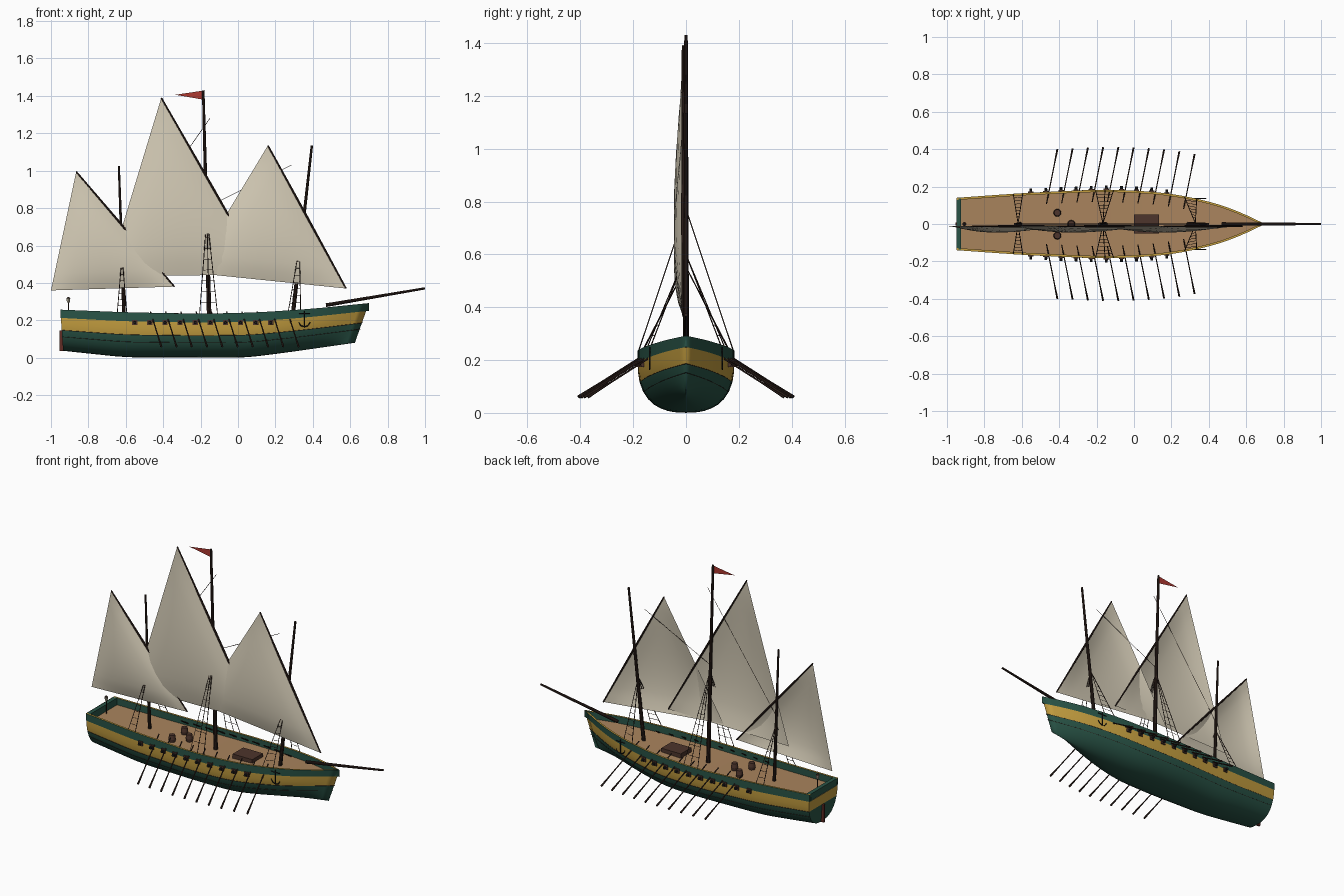
import bpy, bmesh, math
from mathutils import Vector, Matrix

if "Cube" in bpy.data.objects:
    bpy.data.objects.remove(bpy.data.objects["Cube"])

def material(name, rgb):
    m = bpy.data.materials.new(name)
    m.diffuse_color = (*rgb, 1)
    m.use_nodes = True
    m.node_tree.nodes["Principled BSDF"].inputs["Base Color"].default_value = m.diffuse_color
    return m

GREEN = material("hull green", (0.022, 0.088, 0.062))
YELLOW = material("stripe yellow", (0.55, 0.34, 0.05))
DECK = material("deck wood", (0.40, 0.23, 0.11))
DARK = material("dark spar wood", (0.03, 0.016, 0.012))
SAIL = material("sail canvas", (0.66, 0.60, 0.47))
RED = material("pennant red", (0.42, 0.04, 0.03))
BROWN = material("hatch brown", (0.075, 0.035, 0.025))
IRON = material("black iron", (0.012, 0.013, 0.014))
RUDDER = material("rudder red brown", (0.12, 0.025, 0.018))
GLASS = material("lantern glass", (0.6, 0.55, 0.42))

def finish(name, bm, mats, mirror=False, angle=35):
    bmesh.ops.recalc_face_normals(bm, faces=bm.faces)
    me = bpy.data.meshes.new(name)
    bm.to_mesh(me)
    bm.free()
    for m in mats:
        me.materials.append(m)
    me.polygons.foreach_set("use_smooth", [True] * len(me.polygons))
    me.set_sharp_from_angle(angle=math.radians(angle))
    ob = bpy.data.objects.new(name, me)
    bpy.context.collection.objects.link(ob)
    if mirror:
        mod = ob.modifiers.new("mirror", 'MIRROR')
        mod.use_axis = (False, True, False)
        mod.merge_threshold = 0.0002
    return ob

def rod(bm, p, q, r1, r2=None, n=6):
    p, q = Vector(p), Vector(q)
    rot = (q - p).to_track_quat('Z', 'Y').to_matrix().to_4x4()
    bmesh.ops.create_cone(bm, cap_ends=True, segments=n, radius1=r1,
                          radius2=r1 if r2 is None else r2, depth=(q - p).length,
                          matrix=Matrix.Translation((p + q) / 2) @ rot)

def box(bm, c, size):
    bmesh.ops.create_cube(bm, size=1, matrix=Matrix.Translation(c) @ Matrix.Diagonal((*size, 1)))

# Hull lines: half breadth, sheer and keel heights along x
BREADTH = [(-.95, .14), (-.6, .165), (-.2, .184), (0, .18), (.2, .163), (.4, .122), (.55, .073), (.7, 0)]
SHEER = [(-.95, .257), (-.6, .243), (-.2, .235), (.1, .242), (.4, .262), (.7, .292)]
KEEL = [(-.95, .037), (-.6, .002), (.08, 0), (.3, .026), (.7, .08)]

def line(tab, x):
    i = 0
    while i < len(tab) - 2 and x > tab[i + 1][0]:
        i += 1
    (a, b), (c, d) = tab[i], tab[i + 1]
    return b + (d - b) * (x - a) / (c - a)

def smooth(tab, x):
    return sum(line(tab, x + k * .02) for k in range(-4, 5)) / 9

def hull_point(x, s):
    zk, zs = smooth(KEEL, x), smooth(SHEER, x)
    e = 0.4 + 0.5 * max(0, x / .7) ** 2
    u = min(s / .8, 1)
    y = max(0, smooth(BREADTH, x)) * (1 - (1 - u) ** 2.5) ** e
    t = (x + .95) / 1.65
    xk = -.935 + 1.56 * t
    return Vector((xk + (x - xk) * s, y, zk + (zs - zk) * s))

def hull_side(x, z):
    zk, zs = smooth(KEEL, x), smooth(SHEER, x)
    return hull_point(x, (z - zk) / (zs - zk)).y

# Hull with stripe, rail, bulwark and deck
LEVELS = [0, .01, .03, .07, .13, .22, .34, .5, .65, .8, .9, 1]
NL, NS = len(LEVELS), 34
bm = bmesh.new()
rows = []
for i in range(NS + 1):
    x = -.95 + 1.65 * i / NS
    pts = [hull_point(x, s) for s in LEVELS]
    top = pts[-1]
    yin = max(0, top.y - .012)
    pts += [Vector((top.x, yin, top.z)), Vector((top.x, yin, top.z - .042)), Vector((top.x, 0, top.z - .042))]
    rows.append([bm.verts.new(p) for p in pts])

def hull_mat(j):
    if j < NL - 1:
        return 1 if .5 <= LEVELS[j] < .8 else 0
    return {NL - 1: 1, NL: 0, NL + 1: 2}[j]

for a, b in zip(rows, rows[1:]):
    for j in range(len(a) - 1):
        bm.faces.new((a[j], b[j], b[j + 1], a[j + 1])).material_index = hull_mat(j)
# transom closing the stern, banded like the sides
mid = [bm.verts.new((v.co.x, 0, v.co.z)) for v in rows[0][:NL]]
for j in range(NL - 1):
    bm.faces.new((rows[0][j], rows[0][j + 1], mid[j + 1], mid[j])).material_index = hull_mat(j)
bmesh.ops.remove_doubles(bm, verts=bm.verts, dist=.00005)
finish("hull", bm, [GREEN, YELLOW, DECK], mirror=True)

bm = bmesh.new()
box(bm, (-.936, 0, .234), (.024, .27, .045))
finish("stern_bulwark", bm, [GREEN])

# Plank seams
bm = bmesh.new()
for s in (.34, .5):
    for i in range(33):
        rod(bm, hull_point(-.945 + .05 * i, s), hull_point(-.895 + .05 * i, s), .0013, n=4)
finish("plank_seams", bm, [DARK], mirror=True)

bm = bmesh.new()
box(bm, (-.943, 0, .09), (.022, .014, .11))
finish("rudder", bm, [RUDDER])

# Masts and bowsprit
MASTS = {"mizzen": ((-.608, 0, .19), (-.637, 0, 1.025), .010),
         "main": ((-.153, 0, .18), (-.186, 0, 1.43), .0125),
         "fore": ((.29, 0, .2), (.395, 0, 1.135), .0115)}
for name, (a, b, r) in MASTS.items():
    bm = bmesh.new()
    rod(bm, a, b, r, r * .55, 10)
    finish(name + "_mast", bm, [DARK])
bm = bmesh.new()
rod(bm, (.47, 0, .281), (1, 0, .371), .010, .006, 10)
finish("bowsprit", bm, [DARK])

# Lateen sails and yards: peak, tack, clew as (x, z)
RIGS = {"mizzen": ((-.865, .995), (-.34, .38), (-1, .36)),
        "main": ((-.41, 1.39), (.13, .445), (-.70, .435)),
        "fore": ((.16, 1.135), (.578, .37), (-.25, .455))}
N = 14
for name, corners in RIGS.items():
    P, T, C = [Vector((x, -.012, z)) for x, z in corners]
    bm = bmesh.new()
    grid = {}
    for i in range(N + 1):
        for j in range(N + 1 - i):
            a, b = i / N, j / N
            c = 1 - a - b
            p = P * a + T * b + C * c
            p.y -= .034 * (27 * a * b * c) ** .8 if a * b * c > 1e-9 else 0
            grid[i, j] = bm.verts.new(p)
    for i in range(N):
        for j in range(N - i):
            bm.faces.new((grid[i, j], grid[i + 1, j], grid[i, j + 1]))
            if i + j < N - 1:
                bm.faces.new((grid[i + 1, j], grid[i + 1, j + 1], grid[i, j + 1]))
    finish(name + "_sail", bm, [SAIL], angle=60)
    bm = bmesh.new()
    m = (P + T) / 2
    rod(bm, m, P, .0065, .004, 8)
    rod(bm, m, T, .0065, .004, 8)
    finish(name + "_yard", bm, [DARK])

# Shrouds with ratlines
for name, head, feet in (("mizzen", (-.62, .004, .545), (-.645, -.595)),
                         ("main", (-.166, .004, .76), (-.205, -.155, -.11)),
                         ("fore", (.328, .004, .59), (.27, .335))):
    bm = bmesh.new()
    h = Vector(head)
    ends = [Vector((x, hull_side(x, .24) - .004, smooth(SHEER, x))) for x in feet]
    for e in ends:
        rod(bm, e, h, .0022, n=4)
    for k in range(1, 8):
        rod(bm, ends[0].lerp(h, k / 9), ends[-1].lerp(h, k / 9), .0013, n=4)
    finish(name + "_shrouds", bm, [DARK], mirror=True)

# Stays
bm = bmesh.new()
rod(bm, (-.62, 0, .61), (-.15, 0, 1.28), .0015, n=4)
rod(bm, (-.165, 0, .805), (.285, 0, 1.03), .0015, n=4)
finish("stays", bm, [DARK])

# Pennant
bm = bmesh.new()
bm.faces.new([bm.verts.new(p) for p in ((-.186, 0, 1.428), (-.186, 0, 1.38), (-.335, 0, 1.406))])
finish("pennant", bm, [RED])

# Oars
bm = bmesh.new()
for i in range(10):
    x = -.41 + .0815 * i
    reach = hull_side(x - .04, .2) + .226
    tip, grip = Vector((x, reach, .06)), Vector((x - .058, reach - .29, .245))
    rod(bm, grip, tip, .0035)
    rod(bm, tip.lerp(grip, .3), tip, .0035, .006)
finish("oars", bm, [DARK], mirror=True)

# Gun ports and cannons
ports, guns = bmesh.new(), bmesh.new()
for i in range(10):
    x = -.552 + .0808 * i
    y = hull_side(x, .188)
    box(ports, (x, y, .188), (.028, .012, .028))
    rod(guns, (x, y, .188), (x, y + .022, .188), .0085, .007, 8)
finish("gun_ports", ports, [BROWN], mirror=True)
finish("cannons", guns, [IRON], mirror=True)

# Anchors
bm = bmesh.new()
x = .355
y = hull_side(x, .24) + .007
rod(bm, (x, y, .165), (x, y, .25), .003)
rod(bm, (x - .03, y, .237), (x + .03, y, .237), .003)
for d in (-1, 1):
    rod(bm, (x, y, .165), (x + d * .02, y, .172), .003)
    rod(bm, (x + d * .02, y, .172), (x + d * .031, y, .19), .003, .002)
finish("anchors", bm, [IRON], mirror=True)

# Deck fittings
bm = bmesh.new()
box(bm, (.067, 0, .21), (.135, .104, .03))
finish("cargo_hatch", bm, [BROWN])
bm = bmesh.new()
for x, y in ((-.41, .06), (-.41, -.062), (-.335, 0)):
    rod(bm, (x, y, .192), (x, y, .215), .017, .021, 12)
    rod(bm, (x, y, .215), (x, y, .24), .021, .017, 12)
finish("barrels", bm, [BROWN])

# Stern lantern
bm = bmesh.new()
rod(bm, (-.907, 0, .21), (-.907, 0, .296), .003)
rod(bm, (-.907, 0, .318), (-.907, 0, .324), .011, .004, 8)
finish("lantern_post", bm, [DARK])
bm = bmesh.new()
rod(bm, (-.907, 0, .296), (-.907, 0, .318), .008, .010, 8)
finish("lantern", bm, [GLASS])
